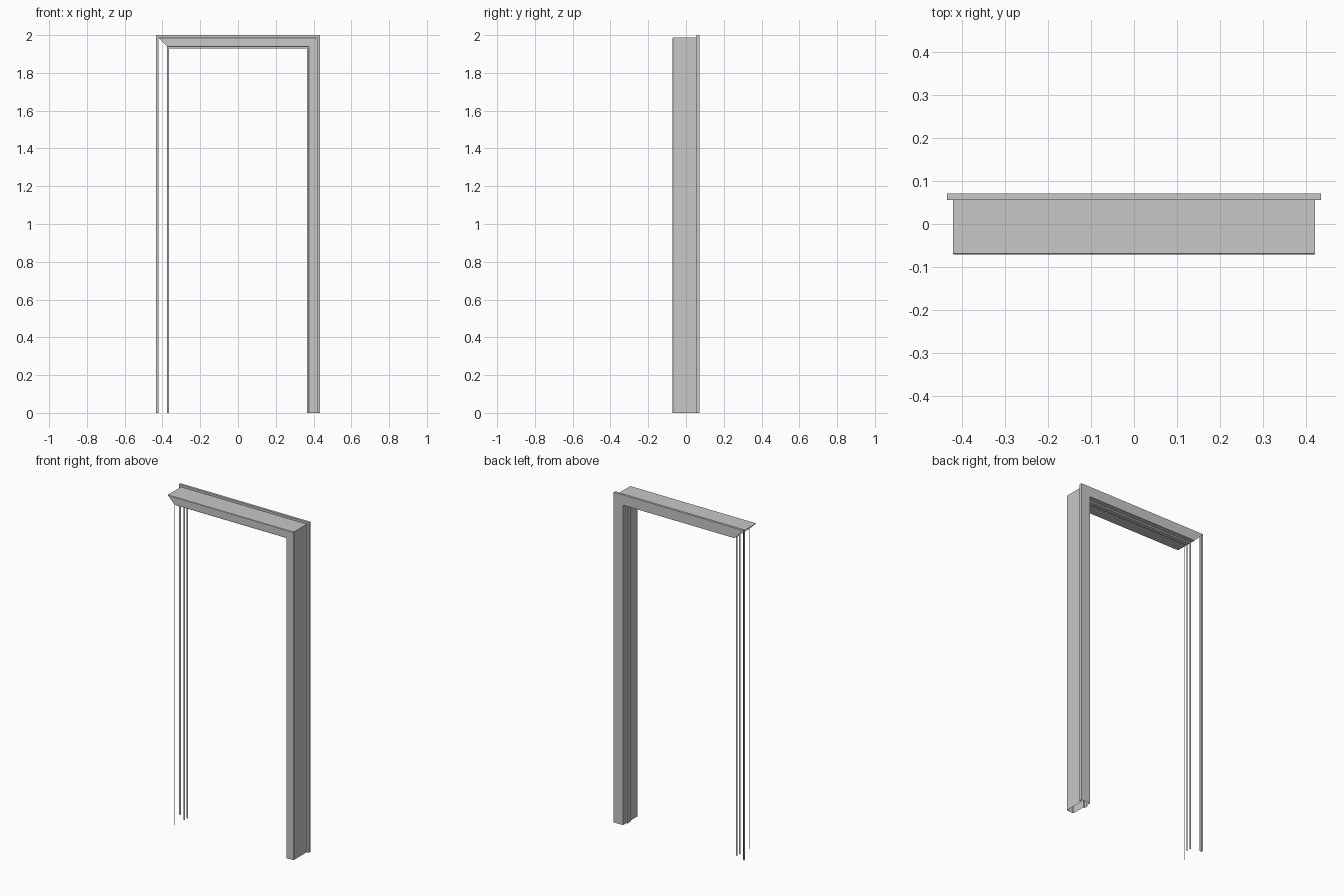
import bpy
import bmesh

cube = bpy.data.objects.get("Cube")
if cube:
    bpy.data.objects.remove(cube, do_unlink=True)

HALF_WIDTH, HEIGHT = 0.435, 2.0

# One flat grey for the whole frame
grey = bpy.data.materials.new("light_grey_steel")
grey.use_nodes = True
grey.diffuse_color = (0.58, 0.58, 0.58, 1)
grey.node_tree.nodes["Principled BSDF"].inputs["Base Color"].default_value = (0.58, 0.58, 0.58, 1)

# Folded section: (inset from the outer edge, depth y), a closed loop
BEND = 0.002
profile = [
    (0.0, 0.071), (0.0, 0.056), (0.013, 0.056),               # rear flange
    (0.013, -0.071 + BEND), (0.013 + BEND, -0.071),           # front outer bend
    (0.062 - BEND, -0.071), (0.062, -0.071 + BEND),           # front inner bend
    (0.062, 0.013), (0.071, 0.013), (0.071, 0.040), (0.062, 0.040),  # door stop
    (0.062, 0.071),
]


def ring(side, top):
    """Section placed at the foot, or mitred at the head, of one side."""
    return [(side * (HALF_WIDTH - w), y, HEIGHT - w if top else 0.0) for w, y in profile]


def make_span(name, start, end, narrow_only=False):
    """Sweep the section between two rings, open at both ends."""
    bm = bmesh.new()
    a = [bm.verts.new(p) for p in start]
    b = [bm.verts.new(p) for p in end]
    for i in range(len(profile)):
        j = (i + 1) % len(profile)
        if narrow_only and (a[i].co - a[j].co).length > 0.02:
            continue
        bm.faces.new((a[i], a[j], b[j], b[i]))
    loose = [v for v in bm.verts if not v.link_faces]
    bmesh.ops.delete(bm, geom=loose, context='VERTS')
    mesh = bpy.data.meshes.new(name)
    bm.to_mesh(mesh)
    bm.free()
    mesh.materials.append(grey)
    obj = bpy.data.objects.new(name, mesh)
    bpy.context.collection.objects.link(obj)


# Jambs and head; the right jamb has only its narrow folded strips
make_span("left_jamb", ring(1, True), ring(1, False))
make_span("head", ring(-1, True), ring(1, True))
make_span("right_jamb_strips", ring(-1, False), ring(-1, True), narrow_only=True)
